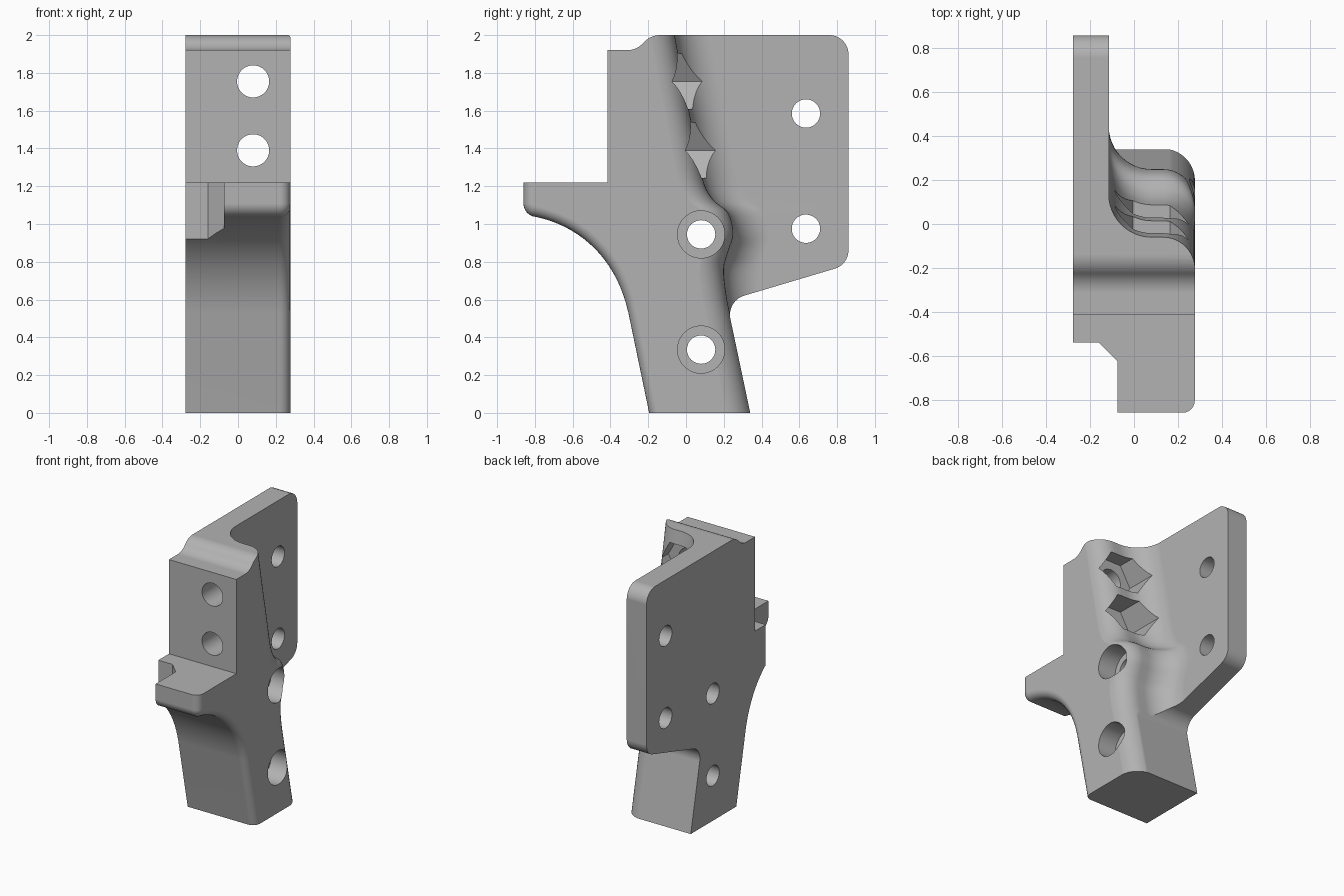
import bpy, bmesh, math
from mathutils import Vector

cube = bpy.data.objects.get("Cube")
if cube:
    bpy.data.objects.remove(cube, do_unlink=True)

HALF = 0.277      # half thickness of the body
PLATE = -0.115    # inner face of the thin plate

grey = bpy.data.materials.new("plain_grey")
grey.use_nodes = True
grey.diffuse_color = (0.45, 0.45, 0.45, 1)
grey.node_tree.nodes["Principled BSDF"].inputs["Base Color"].default_value = grey.diffuse_color


def rounded(corners, steps=8):
    """Polygon points from (u, v, radius) corners; radius 0 stays sharp."""
    out = []
    for i, (u, v, r) in enumerate(corners):
        p = Vector((u, v))
        if r == 0:
            out.append(p)
            continue
        a = (Vector(corners[i - 1][:2]) - p).normalized()
        b = (Vector(corners[(i + 1) % len(corners)][:2]) - p).normalized()
        half = a.angle(b) / 2
        centre = p + (a + b).normalized() * (r / math.sin(half))
        t = r / math.tan(half)
        s, e = p + a * t - centre, p + b * t - centre
        for k in range(steps + 1):
            d = s.lerp(e, k / steps).normalized()
            out.append(centre + d * r)
    return out


def loft(name, rings):
    """Closed solid through rings of equal point count."""
    bm = bmesh.new()
    rows = [[bm.verts.new(p) for p in ring] for ring in rings]
    n = len(rows[0])
    bm.faces.new(rows[0])
    bm.faces.new(rows[-1])
    for lo, hi in zip(rows, rows[1:]):
        for i in range(n):
            j = (i + 1) % n
            bm.faces.new((lo[i], lo[j], hi[j], hi[i]))
    bmesh.ops.recalc_face_normals(bm, faces=bm.faces)
    mesh = bpy.data.meshes.new(name)
    bm.to_mesh(mesh)
    bm.free()
    ob = bpy.data.objects.new(name, mesh)
    bpy.context.collection.objects.link(ob)
    mesh.materials.append(grey)
    return ob


def circle(u, v, r, n):
    return [(u + r * math.cos(math.tau * k / n), v + r * math.sin(math.tau * k / n)) for k in range(n)]


def rod_x(y, z, r, x0, x1, n=48):
    return loft("side_hole_cutter", [[(x, u, v) for u, v in circle(y, z, r, n)] for x in (x0, x1)])


def rod_y(x, z, r, y0, y1, n=48):
    return loft("front_hole_cutter", [[(u, y, v) for u, v in circle(x, z, r, n)] for y in (y0, y1)])


def cut(body, cutter):
    cutter.hide_render = True
    mod = body.modifiers.new("cut", "BOOLEAN")
    mod.operation, mod.solver, mod.object = "DIFFERENCE", "EXACT", cutter
    bpy.context.view_layer.objects.active = body
    bpy.ops.object.modifier_apply(modifier=mod.name)
    bpy.data.objects.remove(cutter, do_unlink=True)


# Side outline: leg front sweeps up to the tab, then block, plate and leg back
a, b, c, d = (Vector(p) for p in ((-0.305, 0.53), (-0.37, 0.82), (-0.56, 0.985), (-0.79, 1.037)))
sweep = []
for k in range(19):
    t = k / 18
    p = a * (1 - t) ** 3 + b * 3 * t * (1 - t) ** 2 + c * 3 * t * t * (1 - t) + d * t ** 3
    sweep.append((p.x, p.y, 0))
front = [(-0.195, 0, 0)] + sweep + [(-0.86, 1.045, 0.07), (-0.86, 1.22, 0)]
rest = [(-0.415, 1.22, 0), (-0.415, 1.92, 0), (-0.26, 1.92, 0.115), (-0.19, 2, 0.115),
        (0.86, 2, 0.1), (0.86, 0.785, 0.1), (0.215, 0.593, 0.105), (0.34, 0, 0)]
outline = rounded(front + rest)
body = loft("bracket_body", [[(x, p.x, p.y) for p in outline] for x in (-HALF, HALF)])

# Rounded front edge of leg and tab
front_count = len(front) + 8
bm = bmesh.new()
bm.from_mesh(body.data)
bm.verts.ensure_lookup_table()
edge_verts = set(bm.verts[len(outline):len(outline) + front_count])
edges = [e for e in bm.edges if all(v in edge_verts for v in e.verts)]
bmesh.ops.bevel(bm, geom=edges, offset=0.055, offset_type="OFFSET", segments=6,
                profile=0.5, affect="EDGES", clamp_overlap=False)
bmesh.ops.recalc_face_normals(bm, faces=bm.faces)
bm.to_mesh(body.data)
bm.free()

# Scooped back wall: (height, wall y) guide with a hollow and a rounded edge
guide = [Vector(p) for p in (
    (-0.1, 0.364), (0, 0.343), (0.3, 0.28), (0.5, 0.238), (0.62, 0.214), (0.76, 0.2),
    (0.85, 0.222), (0.95, 0.25), (1.06, 0.222), (1.13, 0.142), (1.24, 0.088),
    (1.5, 0.036), (1.75, -0.013), (2, -0.06), (2.1, -0.08))]
path = []
for i in range(len(guide) - 1):
    p0, p1, p2 = guide[max(i - 1, 0)], guide[i], guide[i + 1]
    p3 = guide[min(i + 2, len(guide) - 1)]
    for k in range(5):
        t = k / 5
        path.append(p1 + (p2 - p0) * t / 2 + (p0 * 2 - p1 * 5 + p2 * 4 - p3) * t * t / 2
                    + (p1 * 3 - p0 - p2 * 3 + p3) * t ** 3 / 2)
path.append(guide[-1])

INNER, OUTER = 0.195, 0.146
section = []
for k in range(13):
    ang = math.pi / 2 * k / 12
    section.append((PLATE + INNER * (1 - math.cos(ang)), INNER * (1 - math.sin(ang))))
for k in range(11):
    ang = math.pi / 2 * k / 10
    section.append((HALF + 0.001 - OUTER * (1 - math.sin(ang)), -OUTER * (1 - math.cos(ang))))
section.append((0.4, -OUTER))
rings = [[(x, p.y + s, p.x) for x, s in section] + [(0.4, 1.2, p.x), (PLATE, 1.2, p.x)] for p in path]
cut(body, loft("scoop_cutter", rings))

# Tab relief with a chamfered corner
relief = [(-0.4, -0.54), (-0.16, -0.54), (-0.075, -0.625), (-0.075, -1), (-0.4, -1)]
cut(body, loft("tab_cutter", [[(x, y, z) for x, y in relief] for z in (0.5, 1.5)]))

# Front bolt holes with hexagonal nut pockets
for z in (1.755, 1.39):
    cut(body, rod_y(0.08, z, 0.085, -0.6, 0.6))
    cut(body, rod_y(0.08, z, 0.17, -0.15, 0.6, 6))

# Counterbored side holes
for z in (0.945, 0.335):
    cut(body, rod_x(0.08, z, 0.075, -0.5, 0.5))
    cut(body, rod_x(0.08, z, 0.125, 0.13, 0.5))

# Plate holes
for z in (1.585, 0.975):
    cut(body, rod_x(0.635, z, 0.075, -0.5, 0.5))

# Smooth fillets, flat faces kept clean
bpy.ops.object.select_all(action="DESELECT")
body.select_set(True)
bpy.context.view_layer.objects.active = body
bpy.ops.object.shade_smooth_by_angle(angle=math.radians(30))
weighted = body.modifiers.new("clean_normals", "WEIGHTED_NORMAL")
weighted.keep_sharp = True
